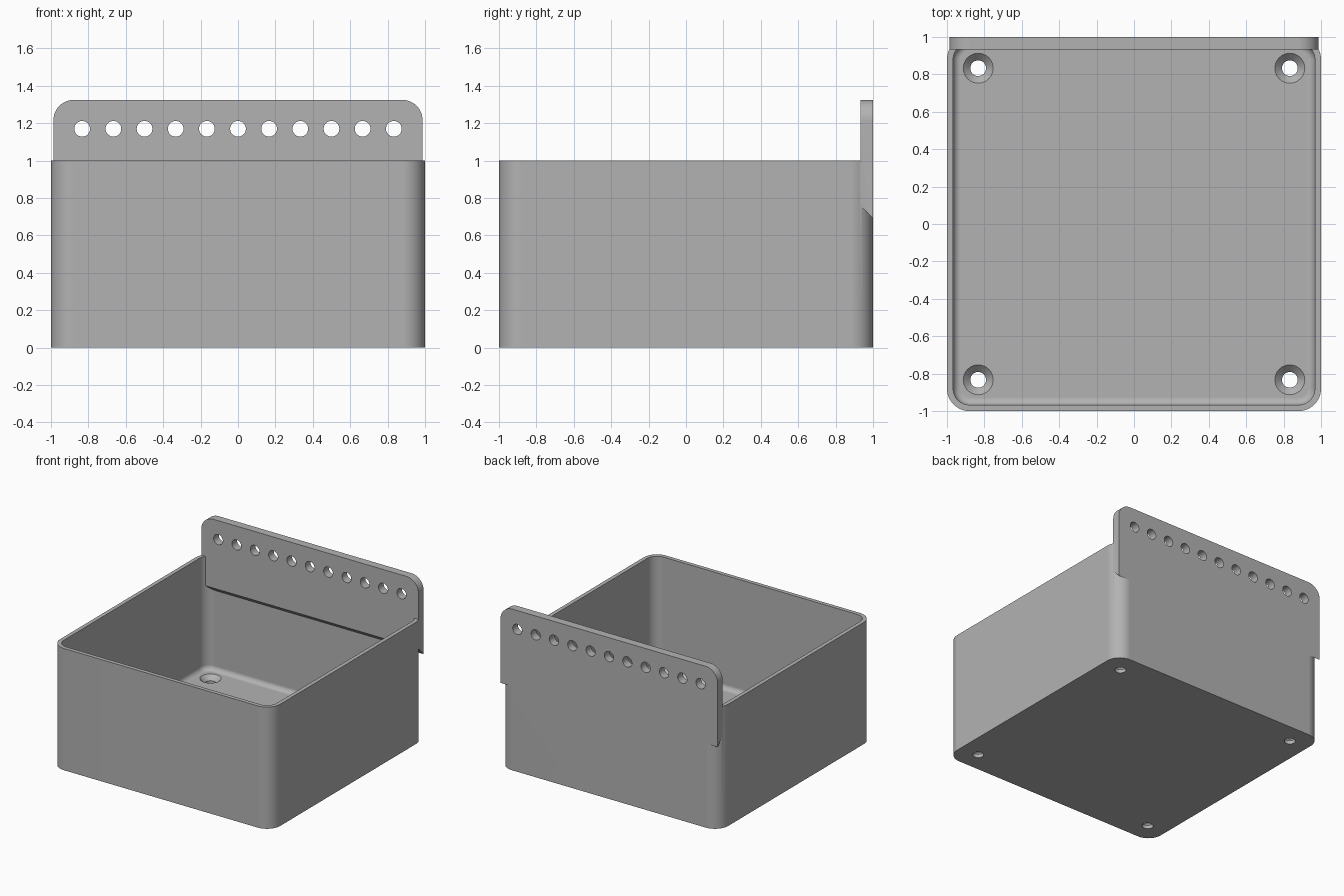
import bpy, bmesh, math
from mathutils import Matrix, Vector

default = bpy.data.objects.get("Cube")
if default:
    bpy.data.objects.remove(default, do_unlink=True)

WALL, FLOOR, RADIUS = 0.033, 0.067, 0.12
HOLE, HOLE_POS = 0.042, 0.833
PLATE_FRONT, PLATE_TOP, PLATE_HALF = 0.933, 1.325, 0.987

grey = bpy.data.materials.new("plain grey")
grey.use_nodes = True
grey.diffuse_color = (0.45, 0.45, 0.45, 1)
grey.node_tree.nodes["Principled BSDF"].inputs["Base Color"].default_value = (0.45, 0.45, 0.45, 1)


def make_object(name, bm):
    bmesh.ops.recalc_face_normals(bm, faces=bm.faces)
    mesh = bpy.data.meshes.new(name)
    bm.to_mesh(mesh)
    bm.free()
    mesh.materials.append(grey)
    obj = bpy.data.objects.new(name, mesh)
    bpy.context.collection.objects.link(obj)
    return obj


def arc(cx, cy, r, start, steps=12):
    angles = [start + math.pi / 2 * i / steps for i in range(steps + 1)]
    return [(cx + r * math.cos(a), cy + r * math.sin(a)) for a in angles]


def rounded_square(half, r):
    c = half - r
    points = []
    for k, (sx, sy) in enumerate([(1, 1), (-1, 1), (-1, -1), (1, -1)]):
        points += arc(sx * c, sy * c, r, k * math.pi / 2)
    return points


def loft(name, layers):
    """Solid through rounded squares given as (half width, radius, height)."""
    bm = bmesh.new()
    rings = [[bm.verts.new((x, y, z)) for x, y in rounded_square(h, r)] for h, r, z in layers]
    for low, high in zip(rings, rings[1:]):
        for i in range(len(low)):
            bm.faces.new((low[i - 1], low[i], high[i], high[i - 1]))
    bm.faces.new(rings[0])
    bm.faces.new(rings[-1])
    return make_object(name, bm)


def add_cone(bm, r1, r2, depth, matrix):
    bmesh.ops.create_cone(bm, cap_ends=True, segments=32, radius1=r1, radius2=r2,
                          depth=depth, matrix=matrix)


def combine(target, other, operation):
    """Apply a boolean and remove the helper."""
    other.hide_render = True
    mod = target.modifiers.new("boolean", 'BOOLEAN')
    mod.operation, mod.object, mod.solver = operation, other, 'EXACT'
    bpy.context.view_layer.update()
    graph = bpy.context.evaluated_depsgraph_get()
    mesh = bpy.data.meshes.new_from_object(target.evaluated_get(graph))
    target.modifiers.clear()
    target.data = mesh
    bpy.data.objects.remove(other, do_unlink=True)


# Box shell with a filleted floor
box = loft("storage_bin", [(1, RADIUS, 0), (1, RADIUS, 1)])
inner, inner_r, fillet = 1 - WALL, RADIUS - WALL, 0.04
layers = []
for i in range(7):
    a = math.pi / 2 * i / 6
    shrink = fillet * (1 - math.sin(a))
    layers.append((inner - shrink, inner_r - shrink, FLOOR + fillet * (1 - math.cos(a))))
layers.append((inner, inner_r, 1.2))
combine(box, loft("cavity_cutter", layers), 'DIFFERENCE')

# Back mounting plate with rounded top corners and a sloped underside
r = 0.11
cx, cz = PLATE_HALF - r, PLATE_TOP - r
outline = [(-PLATE_HALF, 0.69), (PLATE_HALF, 0.69)]
outline += arc(cx, cz, r, 0) + arc(-cx, cz, r, math.pi / 2)
bm = bmesh.new()
face = bm.faces.new([bm.verts.new((x, 1, z)) for x, z in outline])
front = bmesh.ops.extrude_face_region(bm, geom=[face], use_keep_orig=True)
for v in front["geom"]:
    if isinstance(v, bmesh.types.BMVert):
        v.co.y = PLATE_FRONT
        if v.co.z < 0.7:
            v.co.z += 0.07
combine(box, make_object("mounting_plate", bm), 'UNION')

# Row of holes through the plate
bm = bmesh.new()
for i in range(11):
    x = HOLE_POS * (i - 5) / 5
    add_cone(bm, HOLE, HOLE, 0.3,
             Matrix.Translation(Vector((x, 0.966, 1.17))) @ Matrix.Rotation(math.pi / 2, 4, 'X'))
combine(box, make_object("plate_hole_cutter", bm), 'DIFFERENCE')

# Countersunk screw holes in the floor
holes, sinks = bmesh.new(), bmesh.new()
for x in (-HOLE_POS, HOLE_POS):
    for y in (-HOLE_POS, HOLE_POS):
        add_cone(holes, HOLE, HOLE, 0.4, Matrix.Translation(Vector((x, y, 0))))
        add_cone(sinks, HOLE - 0.01, 0.09, 0.058, Matrix.Translation(Vector((x, y, FLOOR - 0.019))))
combine(box, make_object("countersink_cutter", sinks), 'DIFFERENCE')
combine(box, make_object("screw_hole_cutter", holes), 'DIFFERENCE')

# Smooth rounds, sharp edges
bpy.ops.object.select_all(action='DESELECT')
box.select_set(True)
bpy.context.view_layer.objects.active = box
bpy.ops.object.shade_smooth_by_angle(angle=math.radians(30))
weighted = box.modifiers.new("weighted_normals", 'WEIGHTED_NORMAL')
weighted.keep_sharp = True
